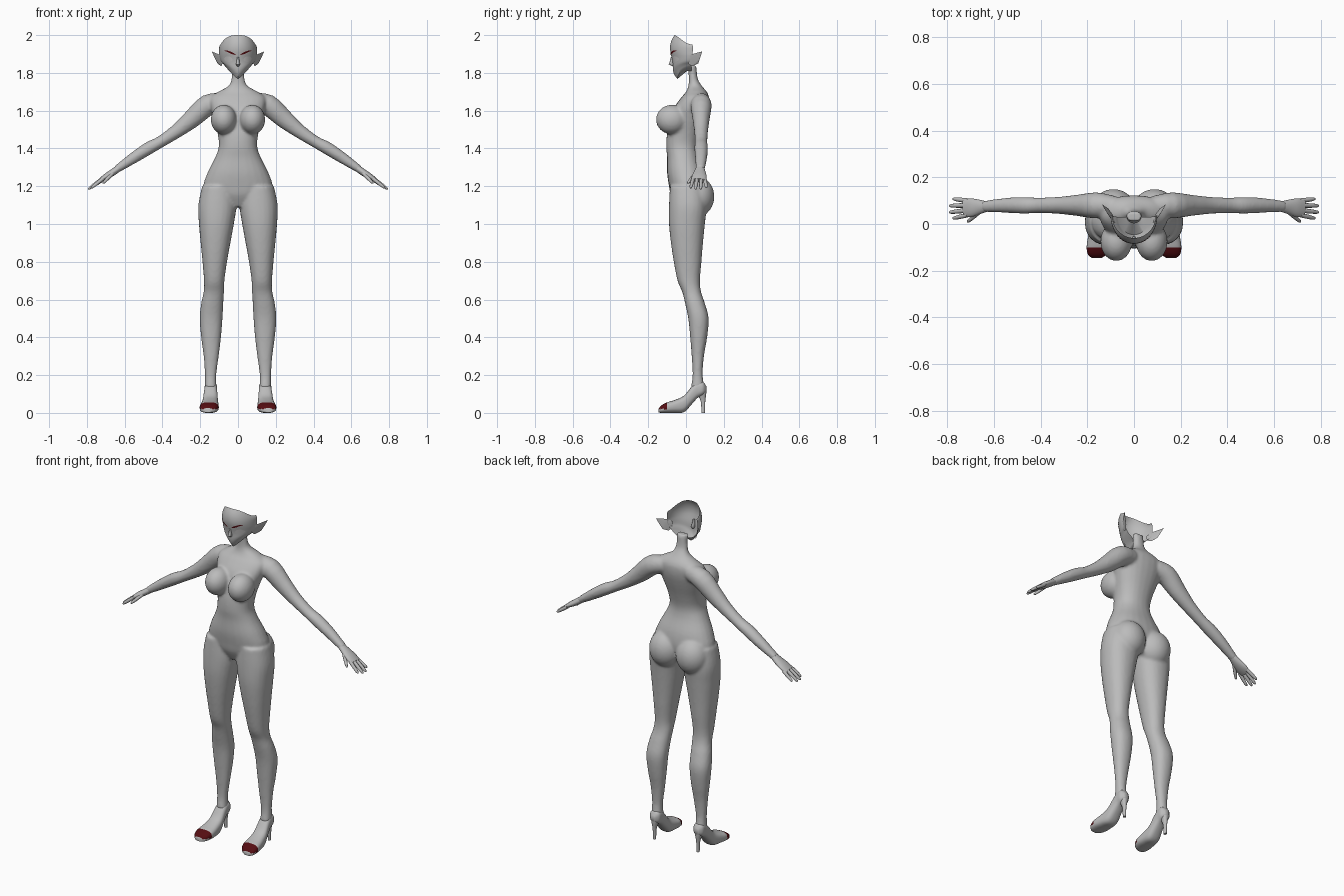
import bpy, bmesh, math
from mathutils import Vector
from mathutils.bvhtree import BVHTree

if "Cube" in bpy.data.objects:
    bpy.data.objects.remove(bpy.data.objects["Cube"])


def material(name, rgb):
    m = bpy.data.materials.new(name)
    m.diffuse_color = (*rgb, 1)
    m.use_nodes = True
    m.node_tree.nodes["Principled BSDF"].inputs["Base Color"].default_value = m.diffuse_color
    return m


GREY = material("body grey", (0.5, 0.5, 0.5))
RED = material("dark red", (0.09, 0.004, 0.006))
PALE = material("eye grey", (0.58, 0.57, 0.57))


def smooth_rows(rows, k):
    """Catmull-Rom resampling of a table of section values."""
    out = []
    for i in range(len(rows) - 1):
        a, b, c, d = (rows[min(max(i + o, 0), len(rows) - 1)] for o in (-1, 0, 1, 2))
        for s in range(k):
            t = s / k
            out.append([0.5 * (2 * q + (r - p) * t + (2 * p - 5 * q + 4 * r - w) * t * t
                               + (3 * q - p - 3 * r + w) * t ** 3)
                        for p, q, r, w in zip(a, b, c, d)])
    return out + [list(rows[-1])]


def finish(name, bm, mats, angle=45):
    bmesh.ops.recalc_face_normals(bm, faces=bm.faces)
    me = bpy.data.meshes.new(name)
    bm.to_mesh(me)
    bm.free()
    for m in mats:
        me.materials.append(m)
    for p in me.polygons:
        p.use_smooth = True
    me.set_sharp_from_angle(angle=math.radians(angle))
    ob = bpy.data.objects.new(name, me)
    bpy.context.collection.objects.link(ob)
    return ob


def skin(bm, rings, closed=True, caps=True):
    vs = [[bm.verts.new(p) for p in r] for r in rings]
    n = len(vs[0])
    for a, b in zip(vs, vs[1:]):
        for i in range(n if closed else n - 1):
            j = (i + 1) % n
            bm.faces.new((a[i], a[j], b[j], b[i]))
    if caps:
        bm.faces.new(vs[0])
        bm.faces.new(vs[-1])


def oval(c, u, v, n=24, e=1.0):
    """Ring round c with half axes u and v; e below 1 makes it boxier."""
    c, u, v, ring = Vector(c), Vector(u), Vector(v), []
    for i in range(n):
        a = 2 * math.pi * i / n
        f = lambda q: math.copysign(abs(q) ** e, q)
        ring.append(c + u * f(math.cos(a)) + v * f(math.sin(a)))
    return ring


def upright(bm, rows, s=1, k=4, e=0.9):
    """Loft from rows of z, x min, x max, y front, y back."""
    skin(bm, [oval((s * (a + b) / 2, (f + g) / 2, z), ((b - a) / 2, 0, 0), (0, (g - f) / 2, 0), e=e)
              for z, a, b, f, g in smooth_rows(rows, k)])


def limb(bm, rows, s=1, k=3, n=20):
    """Loft along a path from rows of x, y, z, half width in y, half thickness."""
    rows = smooth_rows(rows, k)
    pts = [Vector((s * r[0], r[1], r[2])) for r in rows]
    rings = []
    for i, r in enumerate(rows):
        t = (pts[min(i + 1, len(pts) - 1)] - pts[max(i - 1, 0)]).normalized()
        w = (Vector((0, 1, 0)) - t * t.y).normalized()
        rings.append(oval(pts[i], w * r[3], t.cross(w) * r[4], n))
    skin(bm, rings)


def ball(bm, c, r):
    vs = bmesh.ops.create_uvsphere(bm, u_segments=32, v_segments=20, radius=1)["verts"]
    for v in vs:
        v.co = Vector([c[i] + v.co[i] * r[i] for i in range(3)])


# Body: overlapping volumes fused into one skin
bm = bmesh.new()
torso = [(1.09, .05, -.05, .08), (1.15, .14, -.08, .10), (1.20, .182, -.09, .11),
         (1.27, .162, -.10, .10), (1.35, .122, -.10, .072), (1.41, .102, -.105, .065),
         (1.48, .108, -.10, .08), (1.56, .128, -.08, .105), (1.62, .145, -.06, .12),
         (1.67, .145, -.025, .122), (1.70, .105, 0, .11), (1.73, .052, .012, .085),
         (1.77, .034, .015, .062), (1.84, .033, .01, .055)]
upright(bm, [(z, -w, w, f, g) for z, w, f, g in torso])
leg = [(1.2, .02, .19, -.085, .10), (1.1, .008, .21, -.09, .11), (1.0, .022, .207, -.09, .10),
       (.9, .04, .198, -.08, .09), (.8, .058, .188, -.065, .082), (.7, .072, .18, -.045, .074),
       (.64, .074, .182, -.02, .08), (.58, .078, .195, -.005, .10), (.5, .082, .203, .012, .12),
       (.4, .09, .195, .022, .112), (.3, .102, .182, .03, .095), (.2, .115, .175, .035, .088),
       (.13, .113, .176, .025, .1)]
arm = [(.08, .08, 1.65, .04, .045), (.16, .08, 1.63, .056, .056), (.24, .08, 1.56, .046, .05),
       (.32, .08, 1.495, .037, .038), (.41, .08, 1.435, .033, .031), (.47, .08, 1.403, .036, .034),
       (.55, .08, 1.352, .032, .03), (.645, .075, 1.288, .024, .02)]
for s in (1, -1):
    upright(bm, leg, s)
    limb(bm, arm, s)
    ball(bm, (s * .076, -.075, 1.553), (.068, .084, .078))   # chest
    ball(bm, (s * .088, .062, 1.145), (.094, .088, .105))    # seat
body = finish("body", bm, [GREY], 180)
mod = body.modifiers.new("fuse", "REMESH")
mod.mode, mod.voxel_size, mod.use_smooth_shade = "VOXEL", 0.008, True
mod = body.modifiers.new("soften", "SMOOTH")
mod.factor, mod.iterations = 0.5, 6

# Head: open-backed face shell, rows of half width, y front, y back, z front, z side, curve
face = [(.03, .005, .03, 1.81, 1.81, 1), (.068, -.046, .03, 1.768, 1.835, 1.2),
        (.08, -.062, .032, 1.79, 1.85, 1), (.09, -.069, .033, 1.815, 1.86, 1),
        (.096, -.070, .035, 1.84, 1.875, 1), (.099, -.073, .035, 1.865, 1.89, 1),
        (.1, -.078, .035, 1.89, 1.9, 1), (.1, -.085, .036, 1.93, 1.92, 1),
        (.099, -.078, .036, 1.97, 1.94, 2), (.093, -.06, .035, 2.0, 1.95, 3)]
bm = bmesh.new()
rings = []
for w, f, b, z0, z1, p in face[:1] + smooth_rows(face[1:], 2):
    ring = []
    for i in range(25):
        a = math.pi * (i / 24 - 0.5)
        sn = math.sin(a)
        ring.append((w * sn, b + (f - b) * math.cos(a), z0 + (z1 - z0) * abs(sn) ** p))
    rings.append(ring)
skin(bm, rings, closed=False, caps=False)
tree = BVHTree.FromBMesh(bm)
finish("head", bm, [GREY], 50)

# Nose
bm = bmesh.new()
skin(bm, [oval((0, y, z), (w, 0, 0), (0, h, 0), 12)
          for z, y, w, h in ((1.835, -.066, .006, .006), (1.845, -.072, .011, .02),
                             (1.86, -.072, .008, .014), (1.885, -.074, .005, .006))])
finish("nose", bm, [GREY], 60)


def plate(name, upper, lower, mat, lift):
    """Thin patch laid on the face between two edges given in x, z."""
    bm = bmesh.new()
    rows = []
    for edge in (upper, lower):
        row = []
        for x, z in edge:
            hit = tree.ray_cast(Vector((x, -1, z)), Vector((0, 1, 0)))[0]
            row.append((x, hit.y - lift, z))
        rows.append(row)
    skin(bm, rows, closed=False, caps=False)
    finish(name, bm, [mat])


for s, side in ((1, "left"), (-1, "right")):
    # Eyes, lash lines and slanted brows
    xs = [.028 + .046 * i / 8 for i in range(9)]
    arch = [math.sin(math.pi * i / 8) ** .6 for i in range(9)]
    top = [(s * x, 1.872 + .016 * a + .1 * (x - .05)) for x, a in zip(xs, arch)]
    low = [(s * x, 1.872 - .014 * a + .1 * (x - .05)) for x, a in zip(xs, arch)]
    plate(side + "_eye", top, low, PALE, .002)
    xs = [.014 + .058 * i / 6 for i in range(7)]
    mid = [(x, 1.897 + .42 * (x - .014) - 2 * max(0, x - .055) ** 1.5) for x in xs]
    thick = (.002, .004, .005, .005, .004, .003, .001)
    plate(side + "_brow", [(s * x, z + t) for (x, z), t in zip(mid, thick)],
          [(s * x, z - t) for (x, z), t in zip(mid, thick)], RED, .003)

    # Pointed ear
    bm = bmesh.new()
    skin(bm, [oval(c, (s * r * .35, r * .8, 0), (0, -r * .5, r * 1.1), 12)
              for c, r in (((s * .09, .025, 1.86), .022), ((s * .105, .045, 1.873), .024),
                           ((s * .12, .062, 1.89), .014), ((s * .137, .084, 1.912), .001))])
    finish(side + "_ear", bm, [GREY], 60)

    # Hand: palm, four fingers and thumb
    bm = bmesh.new()
    limb(bm, [(.63, .075, 1.297, .022, .018), (.665, .073, 1.272, .032, .018),
              (.70, .07, 1.25, .04, .016), (.73, .067, 1.232, .036, .01)], s)
    fingers = [((.715, .10, 1.236), (.778, .108, 1.192)), ((.722, .08, 1.238), (.793, .078, 1.184)),
               ((.722, .058, 1.238), (.793, .05, 1.184)), ((.715, .038, 1.24), (.778, .024, 1.19)),
               ((.66, .055, 1.272), (.715, .008, 1.215))]
    for a, b in fingers:
        a, b = Vector(a), Vector(b)
        limb(bm, [(*a.lerp(b, t), r, r) for t, r in ((0, .010), (.5, .0095), (.9, .007), (1, .002))],
             s, 2, 10)
    finish(side + "_hand", bm, [GREY], 60)

    # Shoe: rows of y, x centre, half width, z bottom, z top
    shoe = [(-.145, .160, .022, .002, .022), (-.13, .157, .041, 0, .04), (-.1, .153, .05, 0, .056),
            (-.06, .15, .048, 0, .068), (-.01, .147, .042, .004, .092), (.03, .145, .036, .045, .14),
            (.06, .144, .033, .078, .165), (.09, .144, .031, .095, .165), (.108, .144, .012, .11, .14)]
    bm = bmesh.new()
    skin(bm, [oval((s * x, y, (b + t) / 2), (w, 0, 0), (0, 0, (t - b) / 2), 28, .75)
              for y, x, w, b, t in smooth_rows(shoe, 4)])
    for f in bm.faces:
        c = f.calc_center_median()
        f.material_index = int(-.143 < c.y < -.1 and c.z > .02)   # open toe
    finish(side + "_shoe", bm, [GREY, RED], 50)

    # Stiletto heel
    bm = bmesh.new()
    upright(bm, [(0, .136, .152, .082, .1), (.06, .134, .154, .078, .102),
                 (.1, .125, .163, .06, .107), (.13, .118, .17, .05, .108)], s, 3)
    finish(side + "_heel", bm, [GREY], 50)
